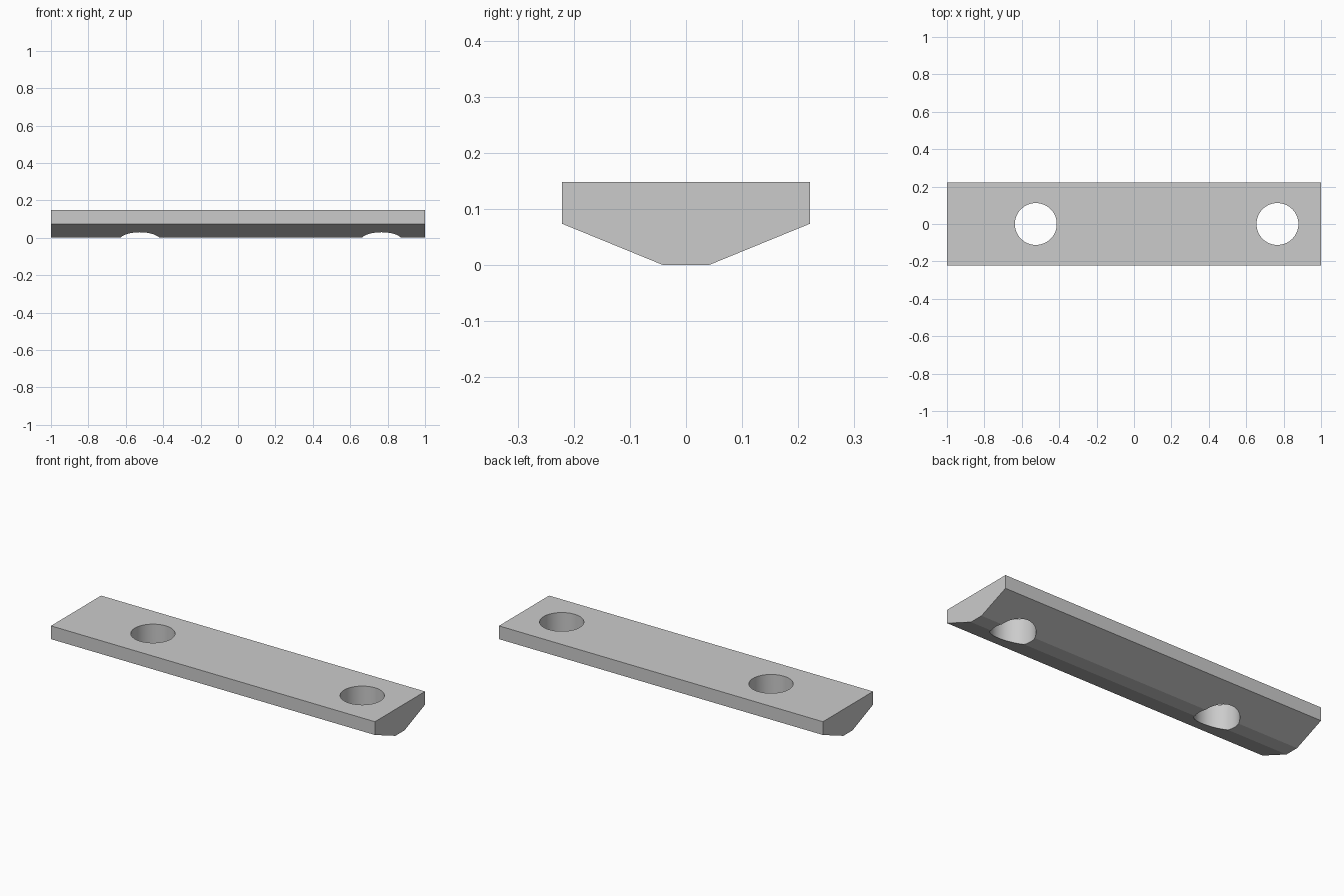
import bpy
import bmesh
import math

cube = bpy.data.objects.get("Cube")
if cube:
    bpy.data.objects.remove(cube, do_unlink=True)

LENGTH = 2.0
HOLE_RADIUS = 0.112
HOLE_CENTRES = (-0.525, 0.767)

# Plain grey metal
grey = bpy.data.materials.new("grey metal")
grey.use_nodes = True
colour = (0.6, 0.6, 0.6, 1)
grey.diffuse_color = colour
grey.node_tree.nodes["Principled BSDF"].inputs["Base Color"].default_value = colour


def add_object(name, bm):
    mesh = bpy.data.meshes.new(name)
    bmesh.ops.recalc_face_normals(bm, faces=bm.faces)
    bm.to_mesh(mesh)
    bm.free()
    obj = bpy.data.objects.new(name, mesh)
    bpy.context.collection.objects.link(obj)
    mesh.materials.append(grey)
    return obj


# Bar: half profile mirrored across y, then extruded along x
half = [(0.04, 0), (0.221, 0.074), (0.221, 0.148)]
profile = half + [(-y, z) for y, z in reversed(half)]
bm = bmesh.new()
end = bm.faces.new([bm.verts.new((-LENGTH / 2, y, z)) for y, z in profile])
side = bmesh.ops.extrude_face_region(bm, geom=[end])
verts = [v for v in side["geom"] if isinstance(v, bmesh.types.BMVert)]
bmesh.ops.translate(bm, verts=verts, vec=(LENGTH, 0, 0))
bar = add_object("slotted_bar", bm)

# Bolt holes: two round cutters through the bar
bm = bmesh.new()
for x in HOLE_CENTRES:
    ring = bmesh.ops.create_cone(bm, cap_ends=True, segments=64,
                                 radius1=HOLE_RADIUS, radius2=HOLE_RADIUS, depth=1)
    bmesh.ops.translate(bm, verts=ring["verts"], vec=(x, 0, 0))
cutter = add_object("hole_cutter", bm)
cutter.hide_render = True
cutter.hide_set(True)

cut = bar.modifiers.new("bolt holes", 'BOOLEAN')
cut.operation = 'DIFFERENCE'
cut.solver = 'EXACT'
cut.object = cutter

# Apply the cut, then smooth the hole walls only
bpy.context.view_layer.objects.active = bar
bar.select_set(True)
bpy.ops.object.modifier_apply(modifier=cut.name)
bpy.data.objects.remove(cutter, do_unlink=True)
bpy.ops.object.shade_smooth_by_angle(angle=math.radians(20))
bar.name = "drilled_bar"
